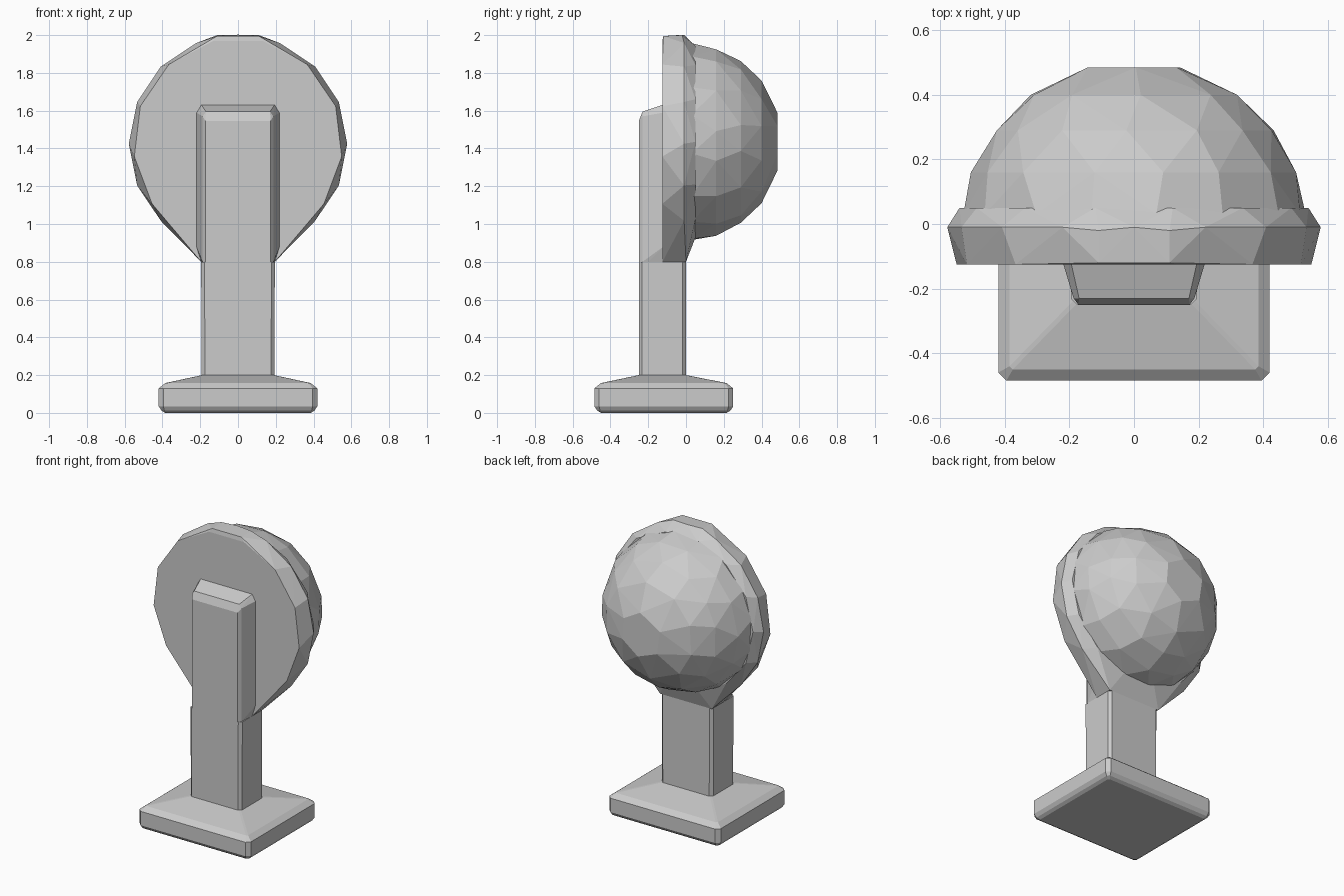
import bpy, bmesh, math, random

if "Cube" in bpy.data.objects:
    bpy.data.objects.remove(bpy.data.objects["Cube"], do_unlink=True)

random.seed(4)

# One plain grey for the whole model
grey = bpy.data.materials.new("plain_grey")
grey.use_nodes = True
colour = (0.6, 0.6, 0.6, 1)
grey.diffuse_color = colour
grey.node_tree.nodes["Principled BSDF"].inputs["Base Color"].default_value = colour


def hull(name, points):
    """Flat-faced convex solid wrapped around the points."""
    bm = bmesh.new()
    for p in points:
        bm.verts.new(p)
    bmesh.ops.convex_hull(bm, input=bm.verts[:])
    loose = [v for v in bm.verts if not v.link_faces]
    bmesh.ops.delete(bm, geom=loose, context='VERTS')
    bmesh.ops.dissolve_limit(bm, angle_limit=math.radians(1),
                             verts=bm.verts[:], edges=bm.edges[:])
    bmesh.ops.recalc_face_normals(bm, faces=bm.faces[:])
    mesh = bpy.data.meshes.new(name)
    bm.to_mesh(mesh)
    bm.free()
    mesh.materials.append(grey)
    obj = bpy.data.objects.new(name, mesh)
    bpy.context.collection.objects.link(obj)
    return obj


def mirrored(points):
    return [(s * x, y, z) for x, y, z in points for s in (-1, 1)]


def clipped_rect(half_x, y0, y1, cut, z):
    """Rectangle with cut corners at height z."""
    return mirrored([(half_x, y0 + cut, z), (half_x, y1 - cut, z),
                     (half_x - cut, y0, z), (half_x - cut, y1, z)])


def ring(y, radius_x, radius_z, centre_z, count, jitter=0.0, turn=0.0):
    points = []
    for i in range(count):
        a = math.tau * (i + turn + random.uniform(-jitter, jitter)) / count
        points.append((radius_x * math.sin(a), y,
                       centre_z + radius_z * math.cos(a)))
    return points


# Base slab: soft edge, then a shallow slope up to the post
base = []
for z, half_x, y0, y1, cut in ((0, .385, -.45, .215, .01),
                               (.012, .405, -.47, .235, .015),
                               (.035, .42, -.485, .25, .025),
                               (.13, .42, -.485, .25, .025),
                               (.158, .385, -.45, .215, .01),
                               (.2, .19, -.25, 0, .01)):
    base += clipped_rect(half_x, y0, y1, cut, z)
hull("base", base)

# Lower post
hull("post", clipped_rect(.193, -.25, 0, .018, .18)
     + clipped_rect(.195, -.25, 0, .018, .8))

# Upper post: bar with sloping sides that flare towards the rim
hull("front_bar", mirrored([
    (.22, -.12, .88), (.22, -.12, 1.59), (.195, -.12, 1.632),
    (.195, -.12, .8), (.19, -.2, .8),
    (.187, -.23, .8), (.187, -.23, 1.57), (.17, -.23, 1.595),
    (.172, -.25, .8), (.172, -.25, 1.545)]))

# Rim: faceted disc drawn down at the bottom to meet the post
rim = ring(-.11, .553, .56, 1.425, 13, turn=.5)
rim = [(x, -.125, z) for x, y, z in rim if z > 1.0]
rim += [(x, -.01, z) for x, y, z in ring(0, .578, .577, 1.425, 16) if z > 1.0]
rim += ring(.05, .54, .52, 1.435, 14, turn=.5)
rim += mirrored([(.11, -.12, 1.995), (.11, -.02, 2.0),
                 (.195, -.125, .8), (.195, 0, .8)])
hull("rim", rim)

# Dome: rings of unevenly spaced points give irregular facets
dome = []
for y, radius, count in ((.03, .535, 16), (.16, .505, 15), (.29, .435, 14),
                         (.40, .33, 10), (.485, .155, 6)):
    dome += ring(y, radius, radius * .985, 1.435, count, .15,
                 random.uniform(0, 1))
hull("dome", dome)
